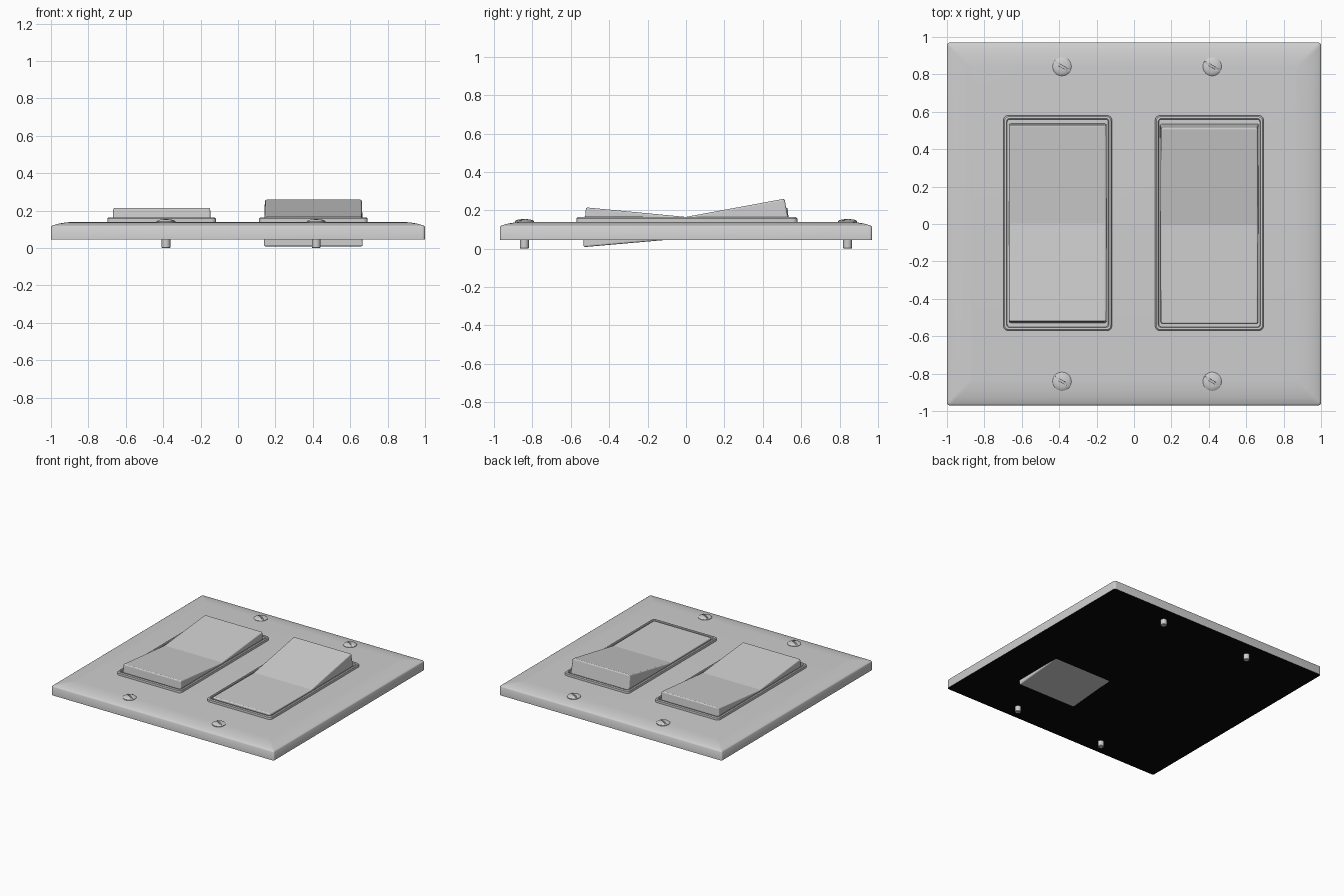
import bpy, bmesh, math
from mathutils import Matrix

if "Cube" in bpy.data.objects:
    bpy.data.objects.remove(bpy.data.objects["Cube"])


def material(name, value):
    m = bpy.data.materials.new(name)
    m.diffuse_color = (value, value, value, 1)
    m.use_nodes = True
    m.node_tree.nodes["Principled BSDF"].inputs["Base Color"].default_value = m.diffuse_color
    return m


GREY = material("light grey plastic", 0.62)
BLACK = material("black backing", 0.002)


def finish(name, bm, angle=30):
    bmesh.ops.recalc_face_normals(bm, faces=bm.faces)
    me = bpy.data.meshes.new(name)
    bm.to_mesh(me)
    bm.free()
    me.materials.append(GREY)
    ob = bpy.data.objects.new(name, me)
    bpy.context.collection.objects.link(ob)
    bpy.ops.object.select_all(action='DESELECT')
    ob.select_set(True)
    bpy.context.view_layer.objects.active = ob
    bpy.ops.object.shade_smooth_by_angle(angle=math.radians(angle))
    return ob


def rounded_rect(hx, hy, r, n=5):
    pts = []
    for k, (sx, sy) in enumerate([(1, 1), (-1, 1), (-1, -1), (1, -1)]):
        for i in range(n + 1):
            a = math.pi / 2 * (k + i / n)
            pts.append((sx * (hx - r) + r * math.cos(a), sy * (hy - r) + r * math.sin(a)))
    return pts


def circle(r, n=32):
    return [(r * math.cos(2 * math.pi * i / n), r * math.sin(2 * math.pi * i / n)) for i in range(n)]


def loft(rings, center=(0, 0), closed=False):
    """Bridge (outline, z) rings; cap the ends unless the loop is closed."""
    bm = bmesh.new()
    loops = [[bm.verts.new((x + center[0], y + center[1], z)) for x, y in pts] for pts, z in rings]
    pairs = list(zip(loops, loops[1:]))
    if closed:
        pairs.append((loops[-1], loops[0]))
    for a, b in pairs:
        for i in range(len(a)):
            j = (i + 1) % len(a)
            bm.faces.new((a[i], a[j], b[j], b[i]))
    if not closed:
        bm.faces.new(loops[0])
        bm.faces.new(loops[-1])
    return bm


# Wall plate: crowned edge, black underside
steps = [(0, .045), (0, .112), (.003, .117), (.01, .121), (.04, .130), (.08, .137), (.13, .140)]
plate = finish("wall_plate", loft(
    [(rounded_rect(1 - d, .97 - d, .015), z) for d, z in steps]), 40)
plate.data.materials.append(BLACK)
for f in plate.data.polygons:
    if f.normal.z < -0.9:
        f.material_index = 1


# Raised frames around the rockers
def frame(name, cx):
    steps = [(0, .135), (0, .158), (.006, .164), (.016, .164), (.020, .160), (.020, .135)]
    finish(name, loft([(rounded_rect(.29 - d, .575 - d, .025 - d * .5), z) for d, z in steps],
                      (cx, .005), closed=True))


# Rocker: shallow V profile with drafted sides, tilted about its pivot
def rocker(name, cx, tilt):
    bm = bmesh.new()
    profile = [(-.54, .055), (.54, .055), (.525, .215), (0, .165), (-.525, .215)]
    sides = []
    for s in (-1, 1):
        sides.append([bm.verts.new((s * (.264 - .03 * (z - .055)), y, z)) for y, z in profile])
    a, b = sides
    for i in range(5):
        j = (i + 1) % 5
        bm.faces.new((a[i], a[j], b[j], b[i]))
    # side walls split at the fold
    for v in sides:
        bm.faces.new((v[0], v[3], v[4]))
        bm.faces.new((v[0], v[1], v[3]))
        bm.faces.new((v[1], v[2], v[3]))
    bmesh.ops.recalc_face_normals(bm, faces=bm.faces)
    sharp = [e for e in bm.edges if e.calc_face_angle(0) > math.radians(30)]
    bmesh.ops.bevel(bm, geom=sharp, offset=.009, segments=3, profile=.5, affect='EDGES')
    pivot = Matrix.Translation((0, 0, .06))
    turn = pivot @ Matrix.Rotation(math.radians(tilt), 4, 'X') @ pivot.inverted()
    bm.transform(Matrix.Translation((cx, .004, 0)) @ turn)
    finish(name, bm, 10)


for side, cx, tilt in (("left", -.408, 0), ("right", .403, 5)):
    frame(side + "_frame", cx)
    rocker(side + "_rocker", cx, tilt)


# Slotted screws: domed head halves around a diagonal slot, plus shank
def screw(name, cx, cy):
    head = loft([(circle(r), z) for r, z in
                 ((.050, .136), (.050, .143), (.044, .148), (.030, .152), (.012, .154))], (cx, cy))
    ob = finish(name + "_head", head)
    bm = bmesh.new()
    bmesh.ops.create_cube(bm, size=1)
    bm.transform(Matrix.Translation((cx, cy, .155)) @ Matrix.Rotation(math.radians(-30), 4, 'Z')
                 @ Matrix.Diagonal((.2, .011, .02, 1)))
    cutter = finish("slot_cutter", bm)
    cutter.hide_render = True
    mod = ob.modifiers.new("slot", 'BOOLEAN')
    mod.operation = 'DIFFERENCE'
    mod.solver = 'EXACT'
    mod.object = cutter
    bpy.context.view_layer.objects.active = ob
    bpy.ops.object.modifier_apply(modifier="slot")
    bpy.data.objects.remove(cutter)
    finish(name + "_shank", loft([(circle(r, 20), z) for r, z in
                                  ((.020, 0), (.023, .003), (.023, .137))], (cx, cy)))


for sx, cx in (("left", -.385), ("right", .418)):
    for sy, cy in (("lower", -.842), ("upper", .842)):
        screw(f"{sx}_{sy}_screw", cx, cy)
